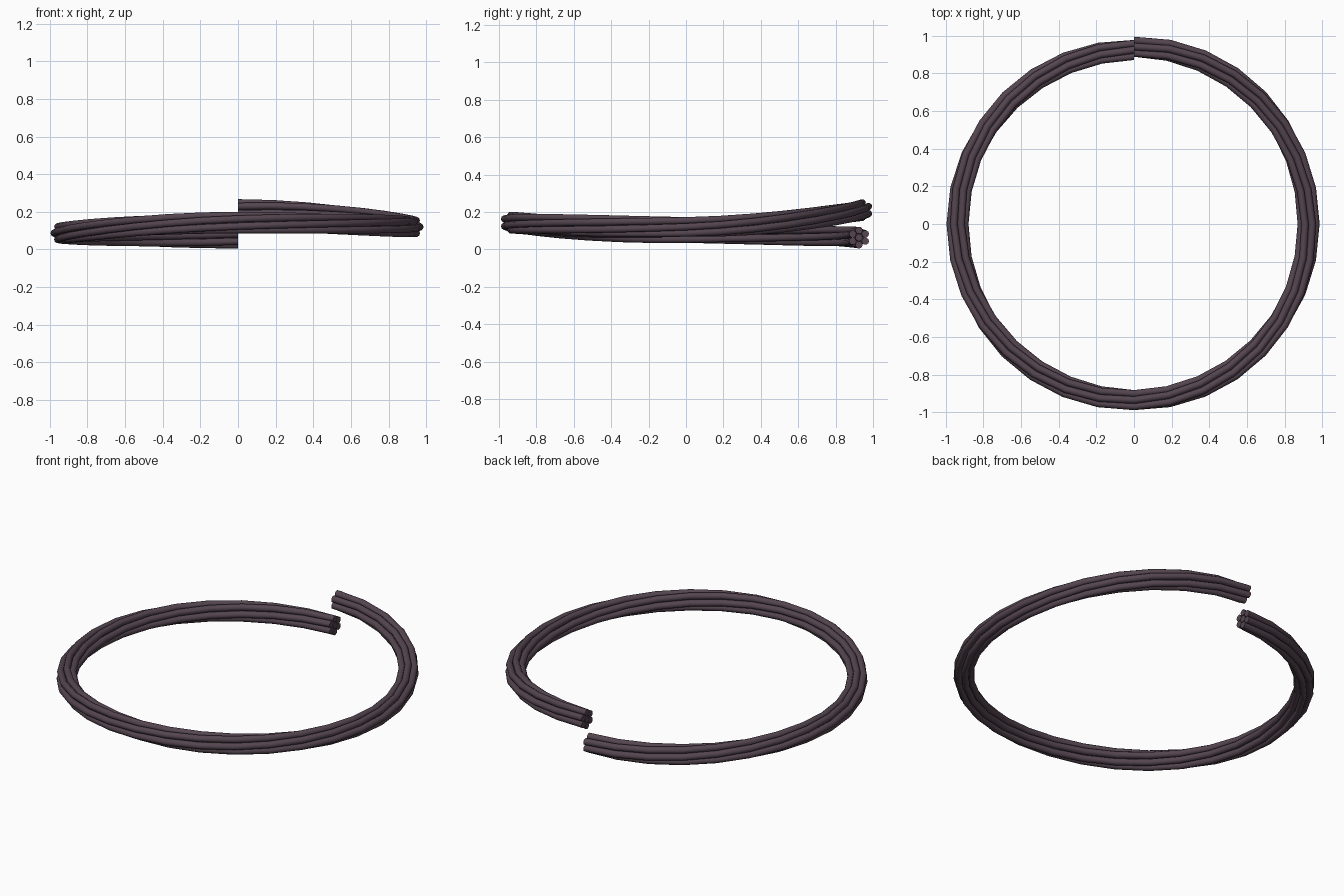
import bpy, bmesh
from math import sin, cos, pi
from mathutils import Vector

if "Cube" in bpy.data.objects:
    bpy.data.objects.remove(bpy.data.objects["Cube"])

STEPS, SIDES = 32, 10
STRAND_R, LAY_R = 0.0195, 0.039
HEIGHTS = [0.063, 0.087, 0.143, 0.120, 0.210]   # rope centre at each quarter turn
RADII = [0.925, 0.938, 0.936, 0.928, 0.942]


def ease(values, t):
    i = min(int(t * 4), 3)
    f = t * 4 - i
    f = f * f * (3 - 2 * f)
    return values[i] * (1 - f) + values[i + 1] * f


def strand_point(t, offset, phase):
    # One turn from the back, via the left, front and right; strands twist once
    a = pi / 2 + 2 * pi * t
    out = Vector((cos(a), sin(a), 0))
    phi = phase + 2 * pi * t
    p = out * (ease(RADII, t) + offset * cos(phi))
    p.z = ease(HEIGHTS, t) + offset * sin(phi)
    return p, out


mat = bpy.data.materials.new("dark_rope")
mat.diffuse_color = (0.09, 0.06, 0.08, 1)
mat.use_nodes = True
mat.node_tree.nodes["Principled BSDF"].inputs["Base Color"].default_value = mat.diffuse_color


def make_strand(name, offset, phase):
    bm = bmesh.new()
    rings = []
    for i in range(STEPS + 1):
        p, out = strand_point(i / STEPS, offset, phase)
        rings.append([bm.verts.new(p + STRAND_R * (
            out * cos(2 * pi * k / SIDES) + Vector((0, 0, sin(2 * pi * k / SIDES)))))
            for k in range(SIDES)])
    for r0, r1 in zip(rings, rings[1:]):
        for k in range(SIDES):
            n = (k + 1) % SIDES
            bm.faces.new((r0[k], r0[n], r1[n], r1[k])).smooth = True
    # Flat cut ends
    caps = [bm.faces.new(rings[0]), bm.faces.new(rings[-1])]
    bmesh.ops.recalc_face_normals(bm, faces=bm.faces)
    for cap in caps:
        for e in cap.edges:
            e.smooth = False
    me = bpy.data.meshes.new(name)
    bm.to_mesh(me)
    bm.free()
    me.materials.append(mat)
    bpy.context.collection.objects.link(bpy.data.objects.new(name, me))


# Core strand and six outer strands
make_strand("core_strand", 0, 0)
for s in range(6):
    make_strand(f"outer_strand_{s + 1}", LAY_R, pi / 2 + s * pi / 3)
